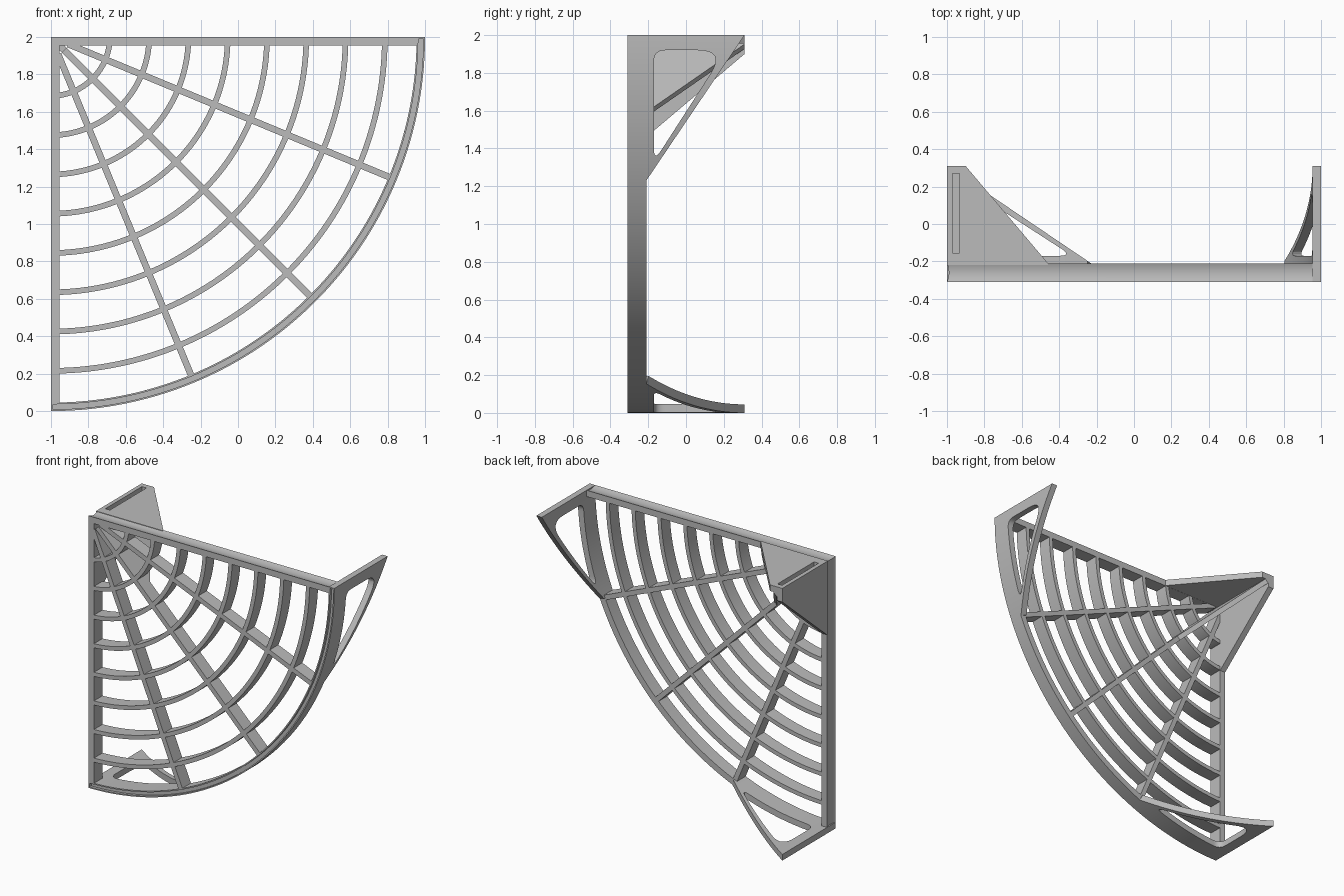
import bpy, bmesh, math

if "Cube" in bpy.data.objects:
    bpy.data.objects.remove(bpy.data.objects["Cube"])

R, RIM = 2.0, 1.955          # outer and inner radius of the rim
F, B, TIP = -0.31, -0.21, 0.31  # grille front, grille back, bracket tip (y)

grey = bpy.data.materials.new("light_grey")
grey.diffuse_color = (0.5, 0.5, 0.5, 1)
grey.use_nodes = True
grey.node_tree.nodes["Principled BSDF"].inputs["Base Color"].default_value = grey.diffuse_color


# Local frame: a = distance right of the corner, b = distance below it.
# swap mirrors a part across the 45 degree diagonal.
def solid(name, sections, swap=False):
    bm = bmesh.new()
    rings = []
    for sec in sections:
        ring = []
        for a, y, b in sec:
            if swap:
                a, b = b, a
            ring.append(bm.verts.new((a - 1, y, 2 - b)))
        rings.append(ring)
    n = len(rings[0])
    for r0, r1 in zip(rings, rings[1:]):
        for i in range(n):
            j = (i + 1) % n
            bm.faces.new((r0[i], r0[j], r1[j], r1[i]))
    bm.faces.new(rings[0])
    bm.faces.new(rings[-1])
    bmesh.ops.recalc_face_normals(bm, faces=bm.faces)
    me = bpy.data.meshes.new(name)
    bm.to_mesh(me)
    bm.free()
    me.materials.append(grey)
    ob = bpy.data.objects.new(name, me)
    bpy.context.collection.objects.link(ob)
    return ob


def sweep(name, profile, t0, t1, steps):
    """Turn a profile of (radius, y) about the corner."""
    secs = []
    for i in range(steps + 1):
        t = t0 + (t1 - t0) * i / steps
        secs.append([(r * math.cos(t), y, r * math.sin(t)) for r, y in profile])
    return solid(name, secs)


def rect(r0, r1, y0, y1):
    return [(r0, y0), (r1, y0), (r1, y1), (r0, y1)]


def diagonal_plate(name, outline, angle, width):
    """Flat plate standing along a ray from the corner; outline is (s, y)."""
    c, s = math.cos(angle), math.sin(angle)
    return solid(name, [[(p * c - w * s, y, p * s + w * c) for p, y in outline]
                        for w in (-width / 2, width / 2)])


def fillet(corners, steps=8):
    """Round each (y, b, distance) corner of a polygon."""
    pts = []
    for i, (y, b, d) in enumerate(corners):
        ends = []
        for k in (i - 1, (i + 1) % len(corners)):
            dy, db = corners[k][0] - y, corners[k][1] - b
            m = math.hypot(dy, db)
            ends.append((y + dy / m * d, b + db / m * d))
        for j in range(steps + 1):
            t = j / steps
            pts.append(tuple((1 - t) ** 2 * ends[0][q] + 2 * t * (1 - t) * (y, b)[q]
                             + t * t * ends[1][q] for q in (0, 1)))
    return pts


def cut(ob, cutter):
    cutter.hide_render = True
    mod = ob.modifiers.new("cut", "BOOLEAN")
    mod.operation, mod.solver, mod.object = "DIFFERENCE", "EXACT", cutter
    bpy.context.view_layer.objects.active = ob
    bpy.ops.object.modifier_apply(modifier=mod.name)


# Outer rim with a shallow groove along its front, closed at both ends
quarter = math.pi / 2
g0, g1, gy = RIM + 0.009, R - 0.009, F + 0.02
sweep("outer_rim", [(RIM, B), (RIM, F), (g0, F), (g0, gy), (g1, gy), (g1, F), (R, F), (R, B)],
      0, quarter, 96)
for t in (0, quarter - 0.005):
    sweep("groove_end", rect(g0, g1, F, gy + 0.005), t, t + 0.005, 1)

# Concentric grille arcs
for k in range(8):
    r = 0.315 + 0.21 * k
    t0 = 0.03 / r
    sweep("grille_arc", rect(r - 0.015, r + 0.015, F, B), t0, quarter - t0, 24 + 8 * k)

# Radial spokes
for k in (1, 2, 3):
    diagonal_plate("spoke", rect(0.1, RIM + 0.003, F, B), math.radians(22.5 * k), 0.035)

# Straight edge bars with a shallow hollow outer face, mitred at the corner
hollow = []
for i in range(13):
    u = i / 6 - 1
    hollow.append(((F + B) / 2 + 0.05 * u, 0.01 * (1 - u * u)))
bar = hollow + [(B, 0.046), (F, 0.046)]
for name, swap in (("top_bar", False), ("side_bar", True)):
    solid(name, [[(b, y, b) for y, b in bar], [(RIM + 0.002, y, b) for y, b in bar]], swap)

# Corner bracket: two plates, a shallow slot and a diagonal web
plate = [(0, B - 0.01), (0, TIP), (0.1, TIP), (0.54, B), (0.54, B - 0.01)]
slot = solid("slot_cutter", [[(a, y, b) for a, y in rect(0.03, 0.067, -0.155, 0.27)]
                             for b in (-0.05, 0.03)])
for name, swap in (("bracket_top_plate", False), ("bracket_side_plate", True)):
    # plates meet in a mitre along the diagonal
    ob = solid(name, [[(max(a, b), y, b) for a, y in plate] for b in (0, 0.045)], swap)
    cut(ob, slot)
bpy.data.objects.remove(slot)
s2 = math.sqrt(2)
diagonal_plate("bracket_web", [(0.045 * s2, B - 0.02), (0.045 * s2, TIP), (0.06 * s2, TIP),
                               (0.42 * s2, B), (0.42 * s2, B - 0.02)], math.pi / 4, 0.035)

# Curved triangular end tabs with a rounded window
DROP = 0.77
window = fillet([(-0.17, 0.08, 0.06), (0.21, 0.08, 0.15), (-0.17, 0.67, 0.07)])
for name, swap in (("upper_tab", False), ("lower_tab", True)):
    secs = []
    for i in range(25):
        t = math.asin(DROP / R) * i / 24
        sec = []
        for r, back in ((RIM, 0), (R, 0), (R, 1), (RIM, 1)):
            b = r * math.sin(t)
            y = TIP - (TIP - B) * b / DROP if back else B - 0.02
            sec.append((r * math.cos(t), y, b))
        secs.append(sec)
    tab = solid(name, secs, swap)
    hole = solid("window_cutter", [[(a, y, b) for y, b in window] for a in (1.6, 2.2)], swap)
    cut(tab, hole)
    bpy.data.objects.remove(hole)

# Smooth the curves and keep the edges sharp
bpy.ops.object.select_all(action="SELECT")
bpy.context.view_layer.objects.active = bpy.data.objects["outer_rim"]
bpy.ops.object.shade_smooth_by_angle(angle=math.radians(30))
